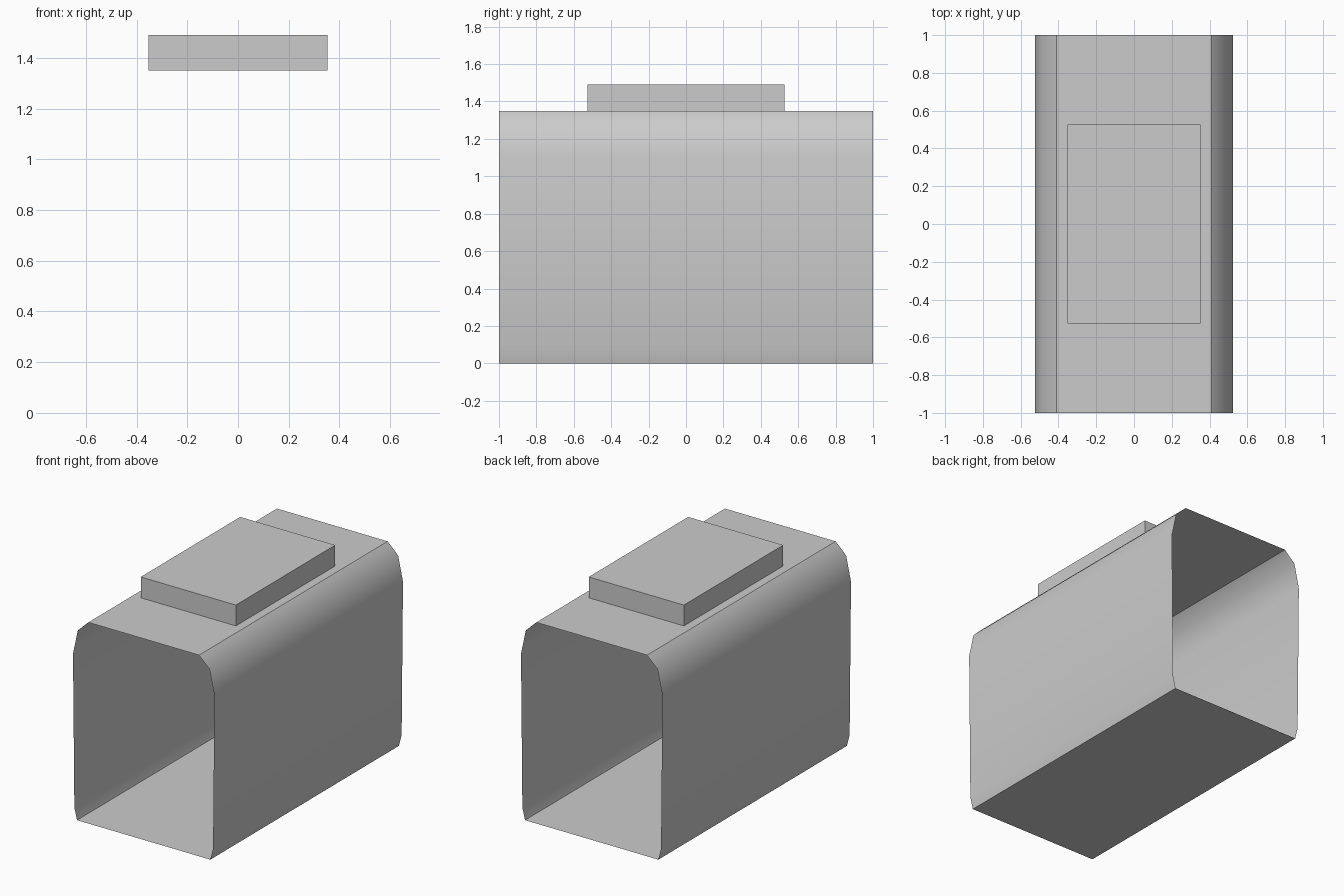
import bpy
import bmesh
from math import radians

old = bpy.data.objects.get("Cube")
if old:
    bpy.data.objects.remove(old, do_unlink=True)

grey = bpy.data.materials.new("plain grey")
grey.use_nodes = True
colour = (0.6, 0.6, 0.6, 1)
grey.diffuse_color = colour
grey.node_tree.nodes["Principled BSDF"].inputs["Base Color"].default_value = colour


def add_object(name, bm):
    mesh = bpy.data.meshes.new(name)
    bm.to_mesh(mesh)
    bm.free()
    mesh.materials.append(grey)
    obj = bpy.data.objects.new(name, mesh)
    bpy.context.collection.objects.link(obj)
    return obj


# Open-ended sleeve: right half of the section mirrored, then swept along y
half = [(0.495, 0), (0.515, 0.08), (0.525, 1.11), (0.489, 1.276), (0.411, 1.35)]
section = half + [(-x, z) for x, z in reversed(half)]
bm = bmesh.new()
front = [bm.verts.new((x, -1, z)) for x, z in section]
edges = [bm.edges.new((v, front[i - 1])) for i, v in enumerate(front)]
swept = bmesh.ops.extrude_edge_only(bm, edges=edges)["geom"]
back = [g for g in swept if isinstance(g, bmesh.types.BMVert)]
bmesh.ops.translate(bm, verts=back, vec=(0, 2, 0))
bmesh.ops.recalc_face_normals(bm, faces=bm.faces)
top = max(bm.faces, key=lambda f: f.calc_center_median().z)
top.normal_update()
if top.normal.z < 0:
    bmesh.ops.reverse_faces(bm, faces=bm.faces)
sleeve = add_object("sleeve", bm)
bpy.context.view_layer.objects.active = sleeve
sleeve.select_set(True)
bpy.ops.object.shade_smooth_by_angle(angle=radians(40))

# Raised block on the roof
bm = bmesh.new()
bmesh.ops.create_cube(bm, size=1)
bmesh.ops.scale(bm, verts=bm.verts, vec=(0.706, 1.054, 0.14))
bmesh.ops.translate(bm, verts=bm.verts, vec=(0, 0, 1.42))
add_object("roof_block", bm)
